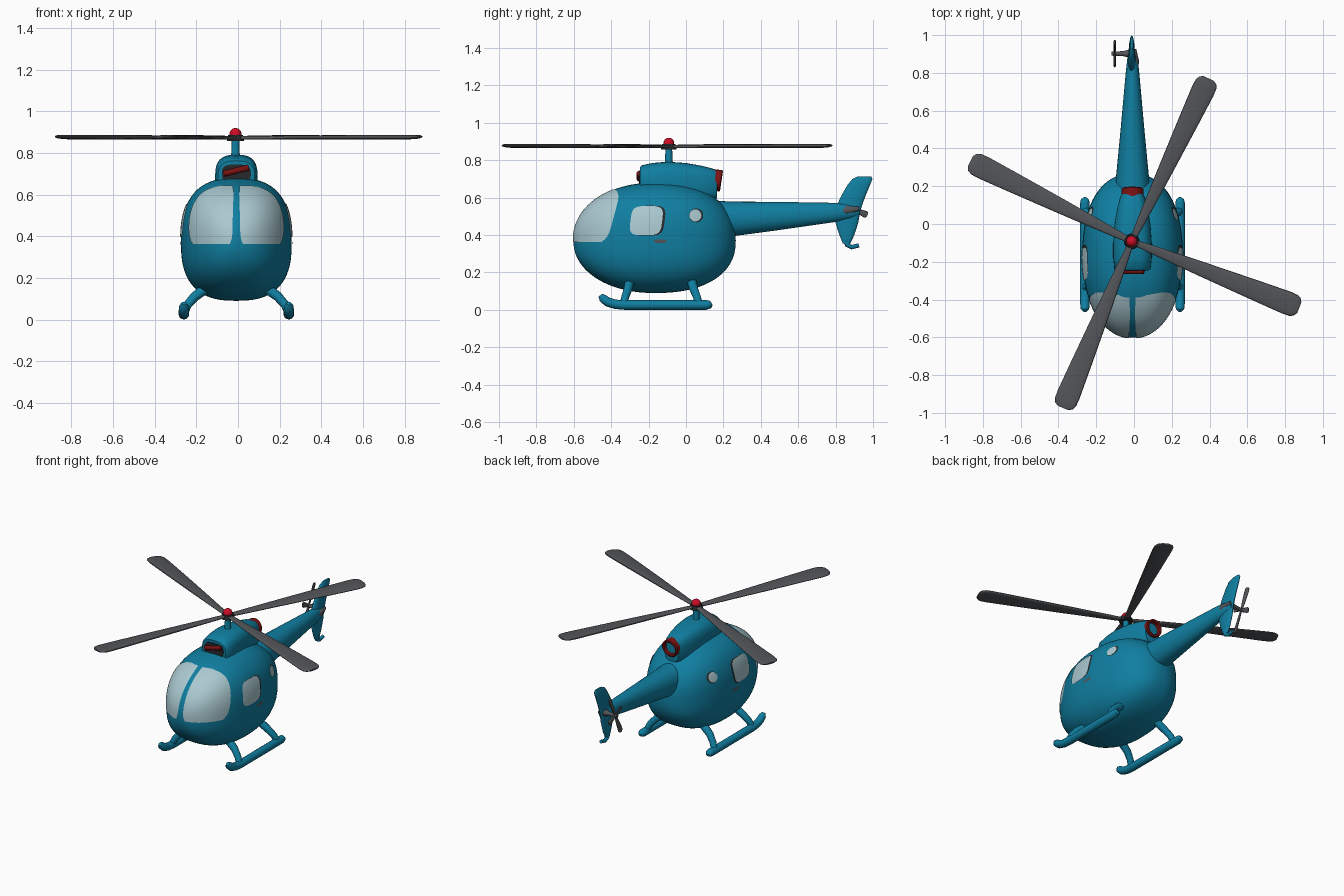
import bpy, bmesh, math
from mathutils import Vector

if "Cube" in bpy.data.objects:
    bpy.data.objects.remove(bpy.data.objects["Cube"])

CX = -0.008                       # centre line of the airframe


def material(name, rgb):
    m = bpy.data.materials.new(name)
    m.diffuse_color = (*rgb, 1)
    m.use_nodes = True
    m.node_tree.nodes["Principled BSDF"].inputs["Base Color"].default_value = m.diffuse_color
    return m


BLUE = material("body blue", (0.005, 0.21, 0.355))
GLASS = material("pale glass", (0.40, 0.58, 0.63))
GREY = material("rotor grey", (0.085, 0.09, 0.098))
RED = material("bright red", (0.62, 0.004, 0.02))
DARK_RED = material("dark red", (0.2, 0.006, 0.006))
BLACK = material("dark trim", (0.02, 0.022, 0.025))


def make(name, verts, faces, mat, sheet=False):
    """Mesh object with smooth shading; sheets face away from the cabin."""
    me = bpy.data.meshes.new(name)
    me.from_pydata([tuple(v) for v in verts], [], faces)
    bm = bmesh.new()
    bm.from_mesh(me)
    bmesh.ops.remove_doubles(bm, verts=bm.verts, dist=1e-6)
    if sheet:
        for f in bm.faces:
            f.normal_update()
            if f.normal.dot(f.calc_center_median() - Vector((CX, YC, ZC))) < 0:
                f.normal_flip()
    else:
        bmesh.ops.recalc_face_normals(bm, faces=bm.faces)
    bm.to_mesh(me)
    bm.free()
    me.materials.append(mat)
    me.shade_smooth()
    me.set_sharp_from_angle(angle=math.radians(38))
    ob = bpy.data.objects.new(name, me)
    bpy.context.collection.objects.link(ob)
    return ob


def loft(name, rings, mat):
    """Skin a list of equal closed rings and cap both ends."""
    n = len(rings[0])
    faces = [(i * n + j, i * n + (j + 1) % n, (i + 1) * n + (j + 1) % n, (i + 1) * n + j)
             for i in range(len(rings) - 1) for j in range(n)]
    last = (len(rings) - 1) * n
    faces += [tuple(range(n)), tuple(range(last, last + n))]
    return make(name, [v for r in rings for v in r], faces, mat)


def oval(a, b, m=2.0, n=24):
    """Superellipse outline points."""
    pts = []
    for k in range(n):
        t = 2 * math.pi * k / n
        c, s = math.cos(t), math.sin(t)
        pts.append((math.copysign(a * abs(c) ** (2 / m), c), math.copysign(b * abs(s) ** (2 / m), s)))
    return pts


def tube(name, pts, radii, ref, mat, axis=None, n=16):
    """Round sweep along points, with one radius per point."""
    pts = [Vector(p) for p in pts]
    rings = []
    for i, (p, r) in enumerate(zip(pts, radii)):
        t = Vector(axis) if axis else pts[min(i + 1, len(pts) - 1)] - pts[max(i - 1, 0)]
        t.normalize()
        u = t.cross(Vector(ref)).normalized()
        w = t.cross(u)
        rings.append([p + u * a + w * b for a, b in oval(r, r, n=n)])
    return loft(name, rings, mat)


def ball(name, loc, r, mat):
    bm = bmesh.new()
    bmesh.ops.create_uvsphere(bm, u_segments=20, v_segments=12, radius=r)
    verts = [v.co + Vector(loc) for v in bm.verts]
    faces = [[v.index for v in f.verts] for f in bm.faces]
    bm.free()
    return make(name, verts, faces, mat)


# Cabin: an egg-shaped superellipsoid
YC, ZC, LEN, WID, UP, DOWN, M = -0.168, 0.37, 0.434, 0.266, 0.31, 0.28, 2.6


def radius_at(y):
    u = min(abs(y - YC) / LEN, 1)
    n = 2.1 if y < YC else 2.3
    return max(1 - u ** n, 0) ** (1 / n)


def half_width(y, z):
    r = max(radius_at(y), 1e-5)
    d = min(abs(z - ZC) / ((UP if z > ZC else DOWN) * r), 1)
    return WID * r * (1 - d ** M) ** (1 / M)


rings = []
for i in range(65):
    y = YC - LEN * math.cos(math.pi * i / 64)
    r = max(radius_at(y), 0.01)
    rings.append([(CX + a * r, y, ZC + b * r * (UP if b > 0 else DOWN))
                  for a, b in oval(WID, 1, M, 64)])
loft("cabin", rings, BLUE)


# Windshield halves, separated by a centre post
def skin_point(ang, z):
    lo, hi = 0.0, 0.6
    for _ in range(30):
        mid = (lo + hi) / 2
        x, y = mid * math.sin(ang), YC - mid * math.cos(ang)
        lo, hi = (mid, hi) if half_width(y, z) > x else (lo, mid)
    return lo * math.sin(ang), YC - lo * math.cos(ang)


ROWS, COLS = 20, 18
for side, label in ((1, "right"), (-1, "left")):
    verts = []
    for i in range(ROWS + 1):
        t = i / ROWS
        z = 0.362 + 0.28 * t
        edge = abs(2 * t - 1) ** 6
        rear = -0.42 + 0.075 * t - 0.03 * edge
        a0 = math.atan2(0.016 + 0.012 * edge, 0.38)
        a1 = max(math.atan2(half_width(rear, z), YC - rear), a0 + 0.02)
        for j in range(COLS + 1):
            x, y = skin_point(a0 + (a1 - a0) * j / COLS, z)
            verts.append((CX + side * x * 1.01, YC + (y - YC) * 1.01, ZC + (z - ZC) * 1.01))
    w = COLS + 1
    faces = [(i * w + j, i * w + j + 1, (i + 1) * w + j + 1, (i + 1) * w + j)
             for i in range(ROWS) for j in range(COLS)]
    make(f"windshield_{label}", verts, faces, GLASS, sheet=True)


# Side plates laid on the cabin skin
def side_plate(name, side, y, z, a, b, m, shear, lift, mat):
    verts, n, steps = [], 32, 6
    for k in range(steps + 1):
        for p, q in oval(a * k / steps, b * k / steps, m, n):
            py, pz = y + p + shear * q, z + q
            verts.append((CX + side * (half_width(py, pz) + lift), py, pz))
    faces = [(k * n + j, k * n + (j + 1) % n, (k + 1) * n + (j + 1) % n, (k + 1) * n + j)
             for k in range(1, steps) for j in range(n)]
    faces += [(0, n + j, n + (j + 1) % n) for j in range(n)]
    make(name, verts, faces, mat, sheet=True)


for side, label in ((1, "right"), (-1, "left")):
    side_plate(f"door_window_trim_{label}", side, -0.202, 0.477, 0.088, 0.08, 4, 0.12, 0.002, BLACK)
    side_plate(f"door_window_{label}", side, -0.212, 0.477, 0.085, 0.078, 4, 0.12, 0.004, GLASS)
    side_plate(f"round_window_trim_{label}", side, 0.054, 0.505, 0.038, 0.037, 2, 0, 0.002, BLACK)
    side_plate(f"round_window_{label}", side, 0.05, 0.505, 0.032, 0.032, 2, 0, 0.004, GLASS)
    side_plate(f"door_handle_{label}", side, -0.137, 0.367, 0.034, 0.009, 3, 0, 0.004, GREY)


# Lofts along y, each station: y, centre z, half width, half height
def fuselage(name, stations, m, mat):
    loft(name, [[(CX + a, y, z + b) for a, b in oval(hw, hh, m, 32)]
                for y, z, hw, hh in stations], mat)


fuselage("engine_housing", [(-0.245, 0.685, 0.088, 0.078), (-0.235, 0.685, 0.096, 0.088),
                            (-0.18, 0.685, 0.102, 0.1), (-0.1, 0.685, 0.102, 0.107),
                            (0.0, 0.68, 0.095, 0.105), (0.08, 0.675, 0.082, 0.096),
                            (0.14, 0.67, 0.066, 0.086), (0.165, 0.67, 0.054, 0.074)], 2.8, BLUE)
fuselage("tail_boom", [(0.15, 0.485, 0.094, 0.1), (0.23, 0.485, 0.089, 0.094),
                       (0.5, 0.502, 0.063, 0.075), (0.8, 0.521, 0.036, 0.051),
                       (0.88, 0.525, 0.027, 0.038), (0.925, 0.527, 0.012, 0.018)], 2.1, BLUE)

# Engine intake and exhaust
fuselage("intake", [(-0.25, 0.702, 0.07, 0.043), (-0.2, 0.702, 0.07, 0.043)], 3, BLACK)
tube("intake_bar", [(CX - 0.06, -0.25, 0.7), (CX + 0.06, -0.25, 0.73)], [0.014, 0.014],
     (0, 1, 0), DARK_RED)
tube("exhaust", [(CX, 0.11, 0.7), (CX, 0.185, 0.69), (CX, 0.19, 0.69), (CX, 0.187, 0.69),
                 (CX, 0.15, 0.695)], [0.056, 0.058, 0.052, 0.042, 0.038],
     (1, 0, 0), DARK_RED, axis=(0, 1, -0.15), n=24)
tube("exhaust_core", [(CX, 0.14, 0.696), (CX, 0.16, 0.694)], [0.036, 0.036],
     (1, 0, 0), BLACK, axis=(0, 1, -0.15))

# Main rotor
HX, HY, HZ = -0.012, -0.092, 0.873
tube("mast", [(HX, HY, 0.76), (HX, HY, 0.8), (HX, HY, 0.865)], [0.026, 0.02, 0.018], (1, 0, 0), BLUE)
tube("rotor_hub", [(HX, HY, 0.858), (HX, HY, 0.886)], [0.042, 0.036], (1, 0, 0), BLACK)
ball("rotor_cap", (HX, HY, 0.891), 0.029, RED)
BLADE = ((0.02, 0.032, 0.018), (0.12, 0.046, 0.018), (0.4, 0.078, 0.02), (0.7, 0.108, 0.021),
         (0.88, 0.124, 0.02), (0.92, 0.12, 0.019), (0.942, 0.1, 0.016), (0.954, 0.06, 0.01))
for k, deg in enumerate((64.7, -21.6, 153.6, 247.6)):
    d = Vector((math.cos(math.radians(deg)), math.sin(math.radians(deg)), 0.004))
    across = Vector((-d.y, d.x, 0.06))
    loft(f"rotor_blade_{k + 1}",
         [[Vector((HX, HY, HZ)) + d * r + across * a + Vector((0, 0, b))
           for a, b in oval(w / 2, t / 2, 2.4, 20)] for r, w, t in BLADE], GREY)

# Tail fin, each station: z, front y, rear y, half thickness
FIN = ((0.355, 0.838, 0.878, 0.012), (0.40, 0.82, 0.9, 0.015), (0.47, 0.798, 0.922, 0.018),
       (0.53, 0.795, 0.932, 0.02), (0.6, 0.825, 0.956, 0.018), (0.67, 0.865, 0.985, 0.015),
       (0.7, 0.89, 0.997, 0.012), (0.714, 0.92, 0.99, 0.007))
loft("tail_fin", [[(-0.012 + b, (y0 + y1) / 2 + a, z) for a, b in oval((y1 - y0) / 2, t, 2.2)]
                  for z, y0, y1, t in FIN], BLUE)
tube("tail_skid", [(-0.012, 0.855, 0.38), (-0.012, 0.862, 0.348), (-0.012, 0.885, 0.335),
                   (-0.012, 0.925, 0.345)], [0.016, 0.014, 0.012, 0.011], (1, 0, 0), BLUE)
tube("tail_fin_panel", [(0.0, 0.79, 0.515), (0.002, 0.86, 0.532), (0.0, 0.925, 0.54)],
     [0.012, 0.026, 0.012], (1, 0, 0), GREY)

# Tail rotor
TY, TZ, TX = 0.902, 0.537, -0.102
tube("tail_rotor_shaft", [(-0.015, TY, TZ), (-0.06, TY, TZ), (-0.118, TY, TZ)],
     [0.024, 0.013, 0.011], (0, 0, 1), GREY)
for k, (deg, size) in enumerate(((65, 0.145), (155, 0.075), (245, 0.145), (335, 0.075))):
    d = Vector((0, math.cos(math.radians(deg)), math.sin(math.radians(deg))))
    across = Vector((0.15, -d.z, d.y))
    loft(f"tail_rotor_blade_{k + 1}",
         [[Vector((TX, TY, TZ)) + d * size * r + across * a + Vector((b, 0, 0))
           for a, b in oval(w, 0.005, 2.2, 12)]
          for r, w in ((0.03, 0.008), (0.4, 0.014), (0.85, 0.019), (0.96, 0.015), (1, 0.008))], GREY)

# Landing skids and their legs
for side, label in ((1, "right"), (-1, "left")):
    x = CX + side * 0.252
    tube(f"skid_{label}", [(x, -0.458, 0.078), (x, -0.445, 0.062), (x, -0.42, 0.043), (x, -0.38, 0.03),
                           (x, -0.33, 0.026), (x, 0.11, 0.026), (x, 0.13, 0.03), (x, 0.138, 0.034)],
         [0.012, 0.023, 0.025, 0.025, 0.0255, 0.0255, 0.021, 0.01], (1, 0, 0), BLUE)
    for end, y0, y1 in (("front", -0.335, -0.30), ("rear", 0.07, 0.03)):
        tube(f"{end}_leg_{label}", [(x, y0, 0.03), (CX + side * 0.235, y0 * 0.7 + y1 * 0.3, 0.07),
                                    (CX + side * 0.2, y0 * 0.3 + y1 * 0.7, 0.11),
                                    (CX + side * 0.14, y1, 0.155)],
             [0.02, 0.021, 0.023, 0.026], (0, 1, 0), BLUE)
